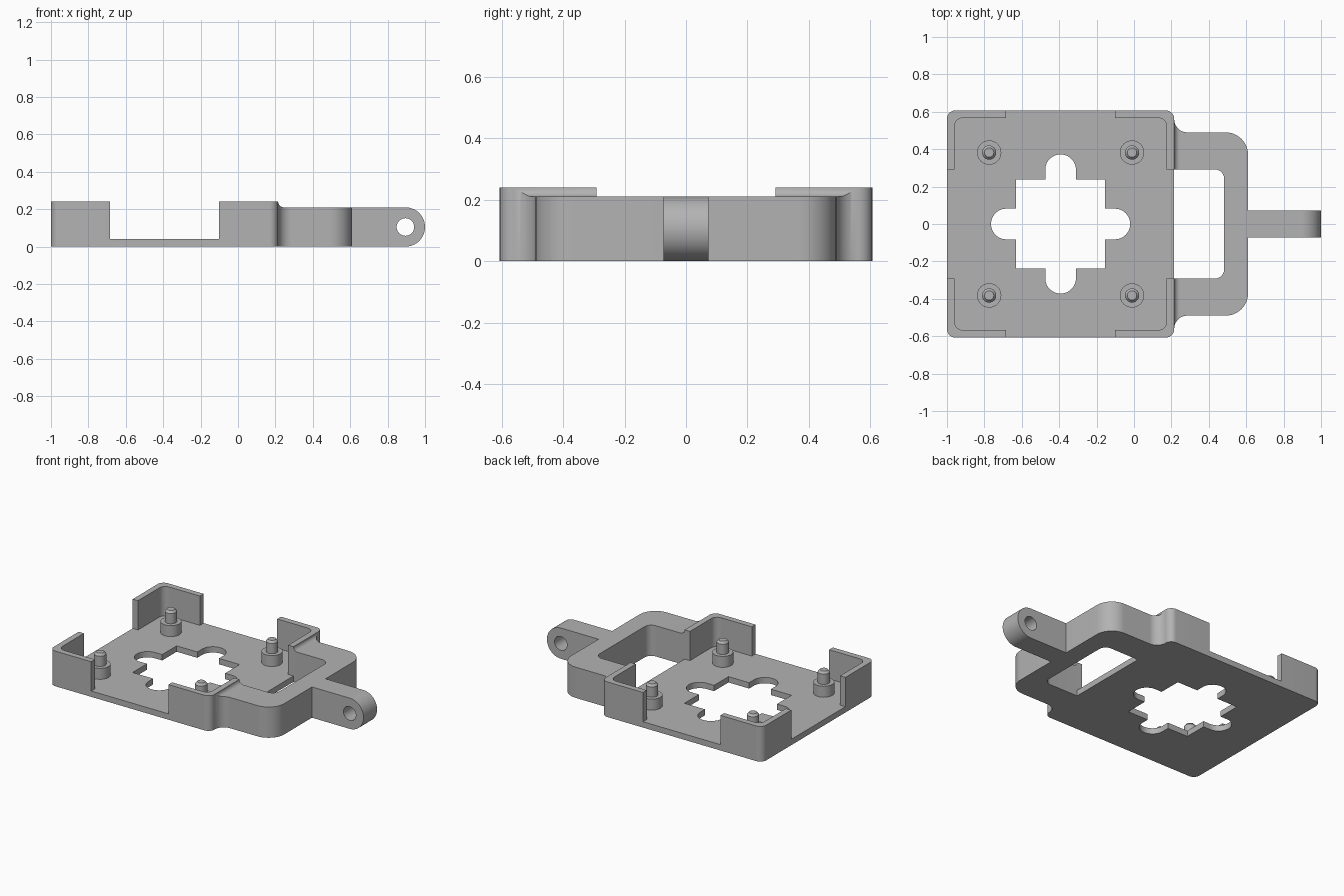
import bpy, bmesh
from math import sin, cos, radians, pi

if "Cube" in bpy.data.objects:
    bpy.data.objects.remove(bpy.data.objects["Cube"])

GREY = (0.45, 0.45, 0.45, 1)
mat = bpy.data.materials.new("plain grey")
mat.use_nodes = True
mat.diffuse_color = GREY
mat.node_tree.nodes["Principled BSDF"].inputs["Base Color"].default_value = GREY


def arc(cx, cy, r, a0, a1, n=12):
    """Points along a circular arc, angles in degrees."""
    angles = [radians(a0 + (a1 - a0) * i / n) for i in range(n + 1)]
    return [(cx + r * cos(a), cy + r * sin(a)) for a in angles]


def rounded_rect(x0, x1, y0, y1, r):
    return (arc(x1 - r, y1 - r, r, 0, 90) + arc(x0 + r, y1 - r, r, 90, 180)
            + arc(x0 + r, y0 + r, r, 180, 270) + arc(x1 - r, y0 + r, r, 270, 360))


def rect(x0, x1, y0, y1):
    return [(x0, y0), (x1, y0), (x1, y1), (x0, y1)]


def finish(name, bm):
    bmesh.ops.remove_doubles(bm, verts=bm.verts, dist=1e-5)
    bmesh.ops.recalc_face_normals(bm, faces=bm.faces)
    mesh = bpy.data.meshes.new(name)
    bm.to_mesh(mesh)
    bm.free()
    mesh.materials.append(mat)
    obj = bpy.data.objects.new(name, mesh)
    bpy.context.collection.objects.link(obj)
    return obj


def prism(name, outline, lo, hi, along_y=False):
    """Extrude an outline along z, or an x-z profile along y."""
    bm = bmesh.new()
    place = (lambda u, v, w: (u, w, v)) if along_y else (lambda u, v, w: (u, v, w))
    clean = [p for i, p in enumerate(outline)
             if max(abs(p[0] - outline[i - 1][0]), abs(p[1] - outline[i - 1][1])) > 1e-5]
    low, high = [[bm.verts.new(place(u, v, w)) for u, v in clean] for w in (lo, hi)]
    bm.faces.new(low)
    bm.faces.new(high)
    for i in range(len(clean)):
        bm.faces.new((low[i - 1], low[i], high[i], high[i - 1]))
    return finish(name, bm)


def activate(obj):
    bpy.ops.object.select_all(action='DESELECT')
    obj.select_set(True)
    bpy.context.view_layer.objects.active = obj


def combine(target, other, operation):
    activate(target)
    mod = target.modifiers.new("combine", 'BOOLEAN')
    mod.operation, mod.solver, mod.object = operation, 'EXACT', other
    bpy.ops.object.modifier_apply(modifier=mod.name)
    bpy.data.objects.remove(other)


def cut(target, outline, lo, hi, along_y=False):
    combine(target, prism("cutter", outline, lo, hi, along_y), 'DIFFERENCE')


LEFT, RIGHT, SIDE = -1.0, 0.215, 0.607
MID = (LEFT + RIGHT) / 2
FLOOR, RIM, FRAME_TOP = 0.04, 0.24, 0.21
WALL, WALL_END = 0.04, 0.292

# Tray with four corner walls
body = prism("mount_body", rounded_rect(LEFT, RIGHT, -SIDE, SIDE, 0.045), 0, RIM)
cut(body, rounded_rect(LEFT + WALL, RIGHT - WALL, -SIDE + WALL, SIDE - WALL, 0.045), FLOOR, 0.4)
cut(body, rect(MID - WALL_END, MID + WALL_END, -1, 1), FLOOR, 0.4)
cut(body, rect(-1.2, 0.4, -WALL_END, WALL_END), FLOOR, 0.4)

# Cross-shaped opening in the floor
cut(body, rect(MID - 0.238, MID + 0.238, -0.238, 0.238), -0.1, 0.1)
cut(body, rounded_rect(MID - 0.372, MID + 0.372, -0.082, 0.082, 0.082), -0.1, 0.1)
cut(body, rounded_rect(MID - 0.082, MID + 0.082, -0.372, 0.372, 0.082), -0.1, 0.1)

# Flared side frame with its window and a coved step down from the rim
half = [(0.195, 0.56)] + arc(0.285, 0.56, 0.07, 180, 270) + arc(0.49, 0.37, 0.12, 90, 0)
frame = prism("frame", half + [(x, -y) for x, y in reversed(half)], 0, RIM)
cut(frame, rounded_rect(0, 0.482, -WALL_END, WALL_END, 0.05), -0.1, 0.4)
cut(frame, arc(0.245, RIM, 0.03, 180, 270) + [(0.8, FRAME_TOP), (0.8, 0.3), (RIGHT, 0.3)],
    -1, 1, True)
combine(body, frame, 'UNION')

# Hinge arm with rounded end and pin hole
R = FRAME_TOP / 2
arm = prism("arm", [(0.55, 0)] + arc(1 - R, R, R, -90, 90, 32) + [(0.55, FRAME_TOP)],
            -0.073, 0.073, True)
cut(arm, arc(1 - R, R, 0.047, 0, 360, 40), -0.2, 0.2, True)
combine(body, arm, 'UNION')

# Stepped mounting posts with chamfered pins
POST = [(0, 0.03), (0.065, 0.03), (0.065, 0.115), (0.038, 0.115),
        (0.038, 0.185), (0.025, 0.2), (0, 0.2)]
parts = [body]
for depth, sy in (("front", -1), ("back", 1)):
    for side, sx in (("right", -1), ("left", 1)):
        bm = bmesh.new()
        verts = [bm.verts.new((r, 0, z)) for r, z in POST]
        edges = [bm.edges.new(pair) for pair in zip(verts, verts[1:])]
        bmesh.ops.spin(bm, geom=verts + edges, cent=(0, 0, 0), axis=(0, 0, 1),
                       angle=2 * pi, steps=32)
        post = finish(f"{depth}_{side}_post", bm)
        post.location = (MID + sx * 0.382, sy * 0.382, 0)
        parts.append(post)

for obj in parts:
    activate(obj)
    bpy.ops.object.shade_smooth_by_angle(angle=radians(30))
